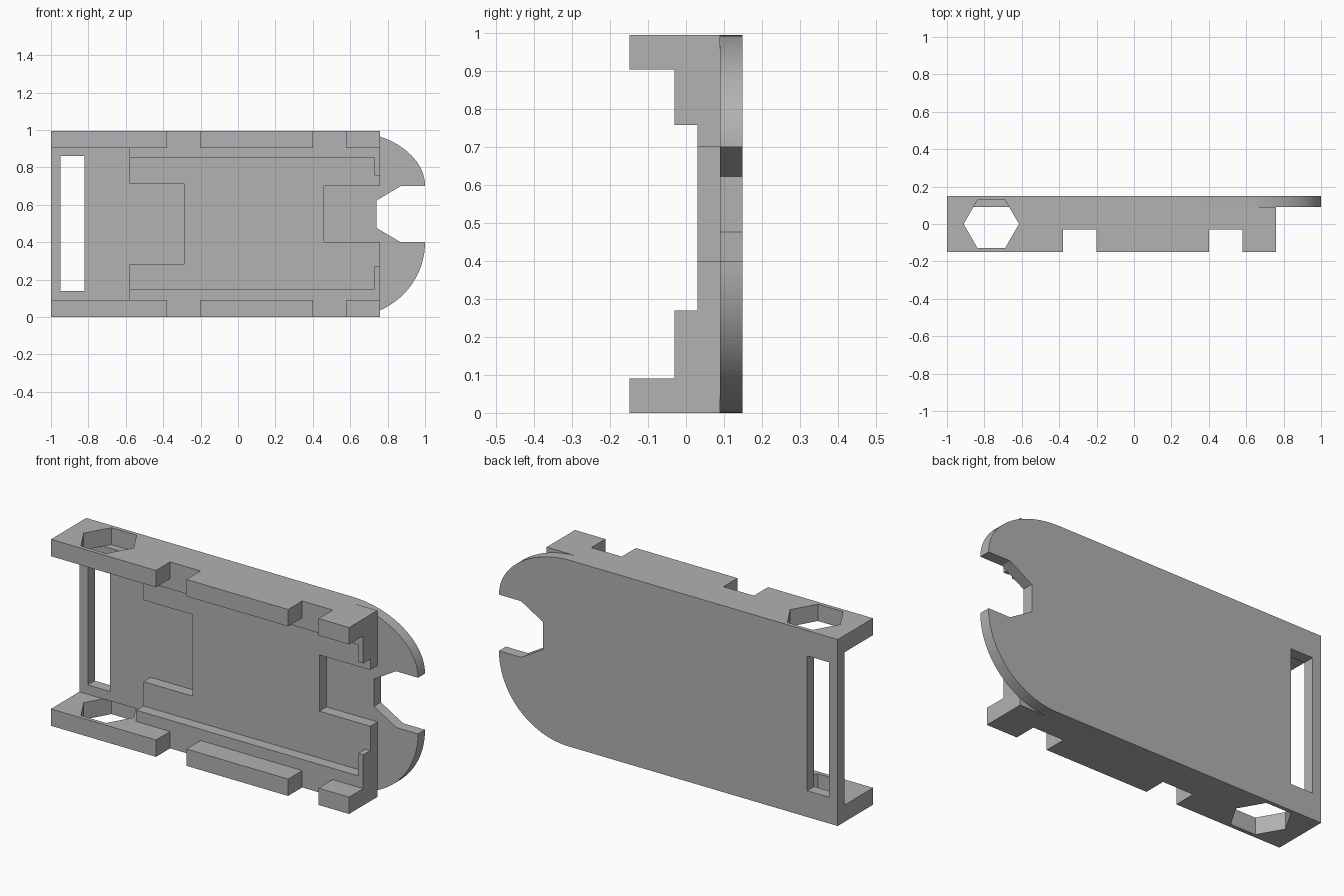
import bpy
import bmesh
from math import cos, sin, pi, radians
from mathutils import Vector

if "Cube" in bpy.data.objects:
    bpy.data.objects.remove(bpy.data.objects["Cube"], do_unlink=True)

HEIGHT = 0.995
BACK, FRONT = 0.149, -0.149            # outer faces along y
PLATE_Y, FLOOR_Y, LEDGE_Y = 0.09, 0.03, -0.03
RAIL = 0.09
BODY_END = 0.76
OUT = 2.0                              # overshoot for cutters

grey = bpy.data.materials.new("plain grey")
grey.use_nodes = True
grey.diffuse_color = (0.445, 0.445, 0.445, 1)
grey.node_tree.nodes["Principled BSDF"].inputs["Base Color"].default_value = grey.diffuse_color


def prism(name, points, direction):
    """Extrude a closed outline of 3D points along a direction."""
    bm = bmesh.new()
    face = bm.faces.new([bm.verts.new(p) for p in points])
    top = bmesh.ops.extrude_face_region(bm, geom=[face])["geom"]
    moved = [v for v in top if isinstance(v, bmesh.types.BMVert)]
    bmesh.ops.translate(bm, verts=moved, vec=Vector(direction))
    bmesh.ops.recalc_face_normals(bm, faces=bm.faces)
    mesh = bpy.data.meshes.new(name)
    bm.to_mesh(mesh)
    bm.free()
    mesh.materials.append(grey)
    obj = bpy.data.objects.new(name, mesh)
    bpy.context.collection.objects.link(obj)
    return obj


def box(name, x0, x1, y0, y1, z0, z1):
    outline = [(x0, y0, z0), (x1, y0, z0), (x1, y0, z1), (x0, y0, z1)]
    return prism(name, outline, (0, y1 - y0, 0))


def combine(target, other, operation):
    """Boolean two parts together and drop the second one."""
    mod = target.modifiers.new(operation, "BOOLEAN")
    mod.operation, mod.solver, mod.object = operation, "EXACT", other
    bpy.ops.object.select_all(action="DESELECT")
    target.select_set(True)
    bpy.context.view_layer.objects.active = target
    bpy.ops.object.modifier_apply(modifier=mod.name)
    bpy.data.objects.remove(other, do_unlink=True)


def pocket(x0, x1, z0, z1, depth):
    """Cut a rectangular pocket into the front of the tray."""
    combine(tray, box("cutter", x0, x1, -OUT, depth, z0, z1), "DIFFERENCE")


# Front block, hollowed out into rails, ledges and floor
tray = box("case_tray", -1, BODY_END, FRONT, PLATE_Y, 0, HEIGHT)
pocket(-OUT, OUT, RAIL, HEIGHT - RAIL, LEDGE_Y)            # between the rails
pocket(-0.58, 0.73, 0.15, 0.85, FLOOR_Y)                   # main floor
pocket(0.7, OUT, 0.27, 0.758, FLOOR_Y)                     # gap in the end lip
pocket(-OUT, -0.58, RAIL, HEIGHT - RAIL, OUT)              # open left bay
pocket(-0.7, -0.29, 0.28, 0.715, OUT)                      # tab recess
pocket(0.46, OUT, 0.40, 0.70, OUT)                         # recess behind the mouth
for x0, x1 in ((-0.38, -0.20), (0.40, 0.58)):
    pocket(x0, x1, -OUT, OUT, LEDGE_Y)                     # rail notches


# Back plate: two rounded jaws around an angular mouth
def jaw(cx, cz, rx, rz, start, end, steps=24):
    angles = [start + (end - start) * i / steps for i in range(steps + 1)]
    return [(cx + rx * cos(a), cz + rz * sin(a)) for a in angles]


mouth = [(0.87, 0.40), (0.74, 0.477), (0.74, 0.623), (0.87, 0.70)]
profile = [(-1, 0)]
profile += jaw(0.59, 0.40, 0.41, 0.40, -pi / 2, 0)
profile += mouth
profile += jaw(0.57, 0.70, 0.43, HEIGHT - 0.70, 0, pi / 2)
profile += [(-1, HEIGHT)]
plate = prism("back_plate", [(x, PLATE_Y, z) for x, z in profile], (0, BACK - PLATE_Y, 0))
combine(tray, plate, "UNION")

# Strap slot through the plate
pocket(-0.95, -0.82, 0.14, 0.86, OUT)

# Hexagonal holes through both rails
for z0 in (-RAIL, HEIGHT - RAIL):
    hexagon = [(-0.763 + 0.148 * cos(i * pi / 3), 0.148 * sin(i * pi / 3), z0) for i in range(6)]
    combine(tray, prism("cutter", hexagon, (0, 0, 2 * RAIL)), "DIFFERENCE")

# Smooth the rounded jaws, keep every other edge crisp
bpy.ops.object.select_all(action="DESELECT")
tray.select_set(True)
bpy.context.view_layer.objects.active = tray
bpy.ops.object.shade_smooth_by_angle(angle=radians(25))
